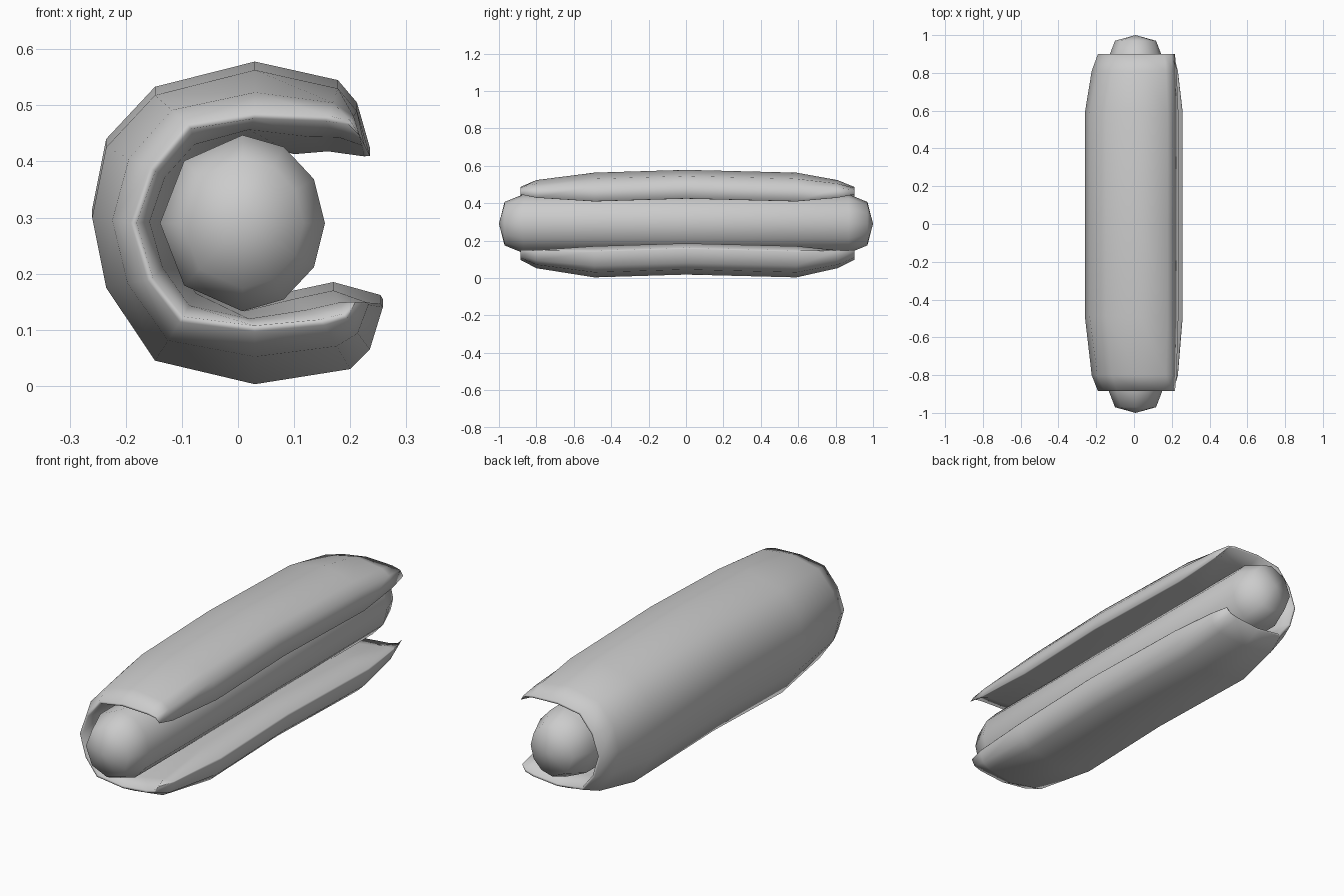
import bpy, bmesh
from math import cos, sin, radians

if "Cube" in bpy.data.objects:
    bpy.data.objects.remove(bpy.data.objects["Cube"])


def loft(name, rings, poles=None):
    """Skin closed rings of points; close the ends with poles or n-gons."""
    bm = bmesh.new()
    loops = [[bm.verts.new(p) for p in ring] for ring in rings]
    n = len(loops[0])
    for a, b in zip(loops, loops[1:]):
        for i in range(n):
            j = (i + 1) % n
            bm.faces.new((a[i], a[j], b[j], b[i]))
    if poles:
        for loop, p in zip((loops[0], loops[-1]), poles):
            tip = bm.verts.new(p)
            for i in range(n):
                bm.faces.new((loop[i], loop[(i + 1) % n], tip))
    else:
        # bridge outer and inner halves of each end
        h = n // 2
        for loop in (loops[0], loops[-1]):
            for i in range(h - 1):
                bm.faces.new((loop[i], loop[i + 1], loop[n - 2 - i], loop[n - 1 - i]))
    bmesh.ops.recalc_face_normals(bm, faces=bm.faces)
    for f in bm.faces:
        f.smooth = True
    mesh = bpy.data.meshes.new(name)
    bm.to_mesh(mesh)
    bm.free()
    obj = bpy.data.objects.new(name, mesh)
    bpy.context.collection.objects.link(obj)
    return obj


# Bun: C-shaped section, outer and inner curves thinning to a rim at the ends
outer = [(.235, .41), (.212, .49), (.178, .53), (.03, .563), (-.148, .518),
         (-.235, .425), (-.26, .30), (-.235, .175), (-.148, .045), (.03, .003),
         (.20, .03), (.235, .065), (.258, .14)]
inner = [(.225, .409), (.16, .418), (.10, .413), (.01, .435), (-.07, .40),
         (-.112, .36), (-.132, .295), (-.115, .23), (-.075, .165), (.01, .133),
         (.10, .155), (.17, .17), (.254, .147)]
rim = [(.215, .45), (.20, .47), (.16, .477), (.03, .48), (-.085, .463),
       (-.15, .385), (-.185, .29), (-.155, .19), (-.10, .12), (.03, .105),
       (.15, .115), (.19, .125), (.205, .15)]


def bun_ring(y, t, lift):
    def mix(curve):
        return [(r[0] + (c[0] - r[0]) * t, y, r[1] + (c[1] - r[1]) * t + lift)
                for r, c in zip(rim, curve)]
    return mix(outer) + mix(inner)[::-1]


stations = [(-.885, .08, 0), (-.80, .52, 0), (-.49, 1, 0), (0, 1, .015),
            (.59, 1, 0), (.81, .52, 0), (.90, .08, 0)]
loft("bun", [bun_ring(*s) for s in stations])

# Sausage: straight rounded cylinder
cx, cz = .008, .29
angles = [0, 30, 60, 90, 135, 180, 225, 270, 300, 330]


def sausage_ring(y, s):
    return [(cx + .147 * s * cos(radians(a)), y, cz + .157 * s * sin(radians(a)))
            for a in angles]


profile = [(-.97, .74), (-.87, 1), (0, 1), (.87, 1), (.97, .74)]
loft("sausage", [sausage_ring(*p) for p in profile],
     poles=[(cx, -1, cz), (cx, 1, cz)])
